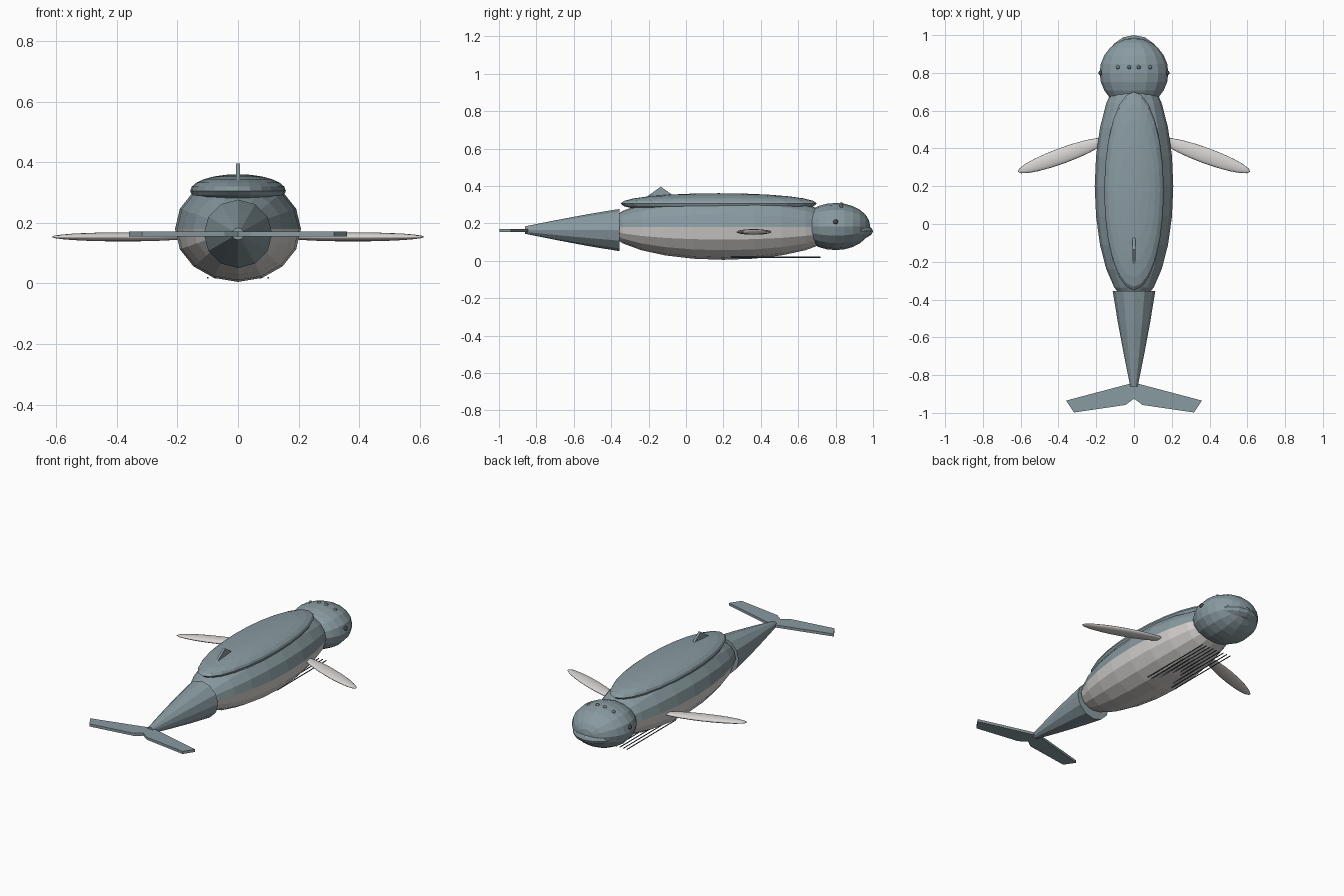
import bpy, bmesh, math
from mathutils import Matrix

if "Cube" in bpy.data.objects:
    bpy.data.objects.remove(bpy.data.objects["Cube"])


def material(name, rgb):
    m = bpy.data.materials.new(name)
    m.diffuse_color = (*rgb, 1)
    m.use_nodes = True
    m.node_tree.nodes["Principled BSDF"].inputs["Base Color"].default_value = m.diffuse_color
    return m


SLATE = material("slate_grey", (0.25, 0.325, 0.355))
PALE = material("pale_grey", (0.68, 0.66, 0.645))
DARK = material("dark_grey", (0.06, 0.075, 0.085))


def finish(name, bm, *mats):
    bmesh.ops.recalc_face_normals(bm, faces=bm.faces)
    me = bpy.data.meshes.new(name)
    bm.to_mesh(me)
    bm.free()
    for m in mats:
        me.materials.append(m)
    ob = bpy.data.objects.new(name, me)
    bpy.context.collection.objects.link(ob)
    return ob


def ellipsoid(name, loc, radii, mats, segs=16, rings=10, along_y=False, turn=0, smooth=False):
    bm = bmesh.new()
    bmesh.ops.create_uvsphere(bm, u_segments=segs, v_segments=rings, radius=1)
    rot = Matrix.Rotation(math.pi / 2, 4, 'X') if along_y else Matrix.Identity(4)
    bm.transform(Matrix.Translation(loc) @ Matrix.Rotation(turn, 4, 'Z')
                 @ Matrix.Diagonal((*radii, 1)) @ rot)
    for f in bm.faces:
        f.smooth = smooth
    return finish(name, bm, *mats)


def plate(name, points, offset, mat):
    """Extrude a flat outline by an offset vector."""
    bm = bmesh.new()
    face = bm.faces.new([bm.verts.new(p) for p in points])
    ext = bmesh.ops.extrude_face_region(bm, geom=[face])
    bmesh.ops.translate(bm, vec=offset,
                        verts=[v for v in ext["geom"] if isinstance(v, bmesh.types.BMVert)])
    return finish(name, bm, mat)


# Body with pale belly below the midline
body = ellipsoid("body", (0, 0.2, 0.18), (0.208, 0.62, 0.175), (SLATE, PALE), 16, 12, True)
for p in body.data.polygons:
    p.material_index = int(p.center.z < 0.18)

# Raised back
ellipsoid("back", (0, 0.175, 0.306), (0.158, 0.525, 0.055), (SLATE,), 24, 12)

# Head, lower lip, eyes and bumps
ellipsoid("head", (0, 0.8, 0.183), (0.182, 0.185, 0.126), (SLATE,), 16, 12, True)
ellipsoid("lower_jaw", (0, 0.845, 0.158), (0.15, 0.155, 0.055), (SLATE,), 16, 10)
for s, side in ((-1, "left"), (1, "right")):
    ellipsoid(f"{side}_eye", (s * 0.175, 0.8, 0.208), (0.013,) * 3, (DARK,), 10, 6)
    for i, (x, z) in enumerate(((0.025, 0.302), (0.085, 0.288))):
        ellipsoid(f"{side}_bump_{i}", (s * x, 0.83, z), (0.011,) * 3, (SLATE,), 8, 6)
    # Flippers swept backward
    ellipsoid(f"{side}_flipper", (s * 0.38, 0.362, 0.154), (0.25, 0.042, 0.015), (PALE,),
              20, 12, False, -s * math.radians(20), True)

# Tapering tail stock
bm = bmesh.new()
rows = []
for y, r in ((-0.355, 0.113), (-0.53, 0.084), (-0.7, 0.052), (-0.86, 0.02)):
    rows.append([bm.verts.new((r * math.sin(a), y, 0.164 + r * math.cos(a)))
                 for a in (math.tau * i / 12 for i in range(12))])
for a, b in zip(rows, rows[1:]):
    for i in range(12):
        j = (i + 1) % 12
        bm.faces.new((a[i], a[j], b[j], b[i]))
bm.faces.new(rows[0])
bm.faces.new(rows[-1])
finish("tail_stock", bm, SLATE)

# Mirrored tail fluke
half = [(0.02, -0.845), (0.36, -0.935), (0.318, -0.998), (0.045, -0.958)]
outline = half + [(0, -0.925)] + [(-x, y) for x, y in reversed(half)]
plate("tail_fluke", [(x, y, 0.155) for x, y in outline], (0, 0, 0.016), SLATE)

# Dorsal fin
fin = [(-0.22, 0.335), (-0.135, 0.396), (-0.062, 0.345), (-0.075, 0.315), (-0.21, 0.315)]
plate("dorsal_fin", [(-0.007, y, z) for y, z in fin], (0.014, 0, 0), SLATE)

# Throat grooves as thin rods
for i in range(9):
    x = -0.1 + 0.025 * i
    bm = bmesh.new()
    bmesh.ops.create_cone(bm, cap_ends=True, segments=6, radius1=0.003, radius2=0.003, depth=0.48,
                          matrix=Matrix.Translation((x, 0.48, 0.019)) @ Matrix.Rotation(math.pi / 2, 4, 'X'))
    finish(f"throat_groove_{i}", bm, DARK)
